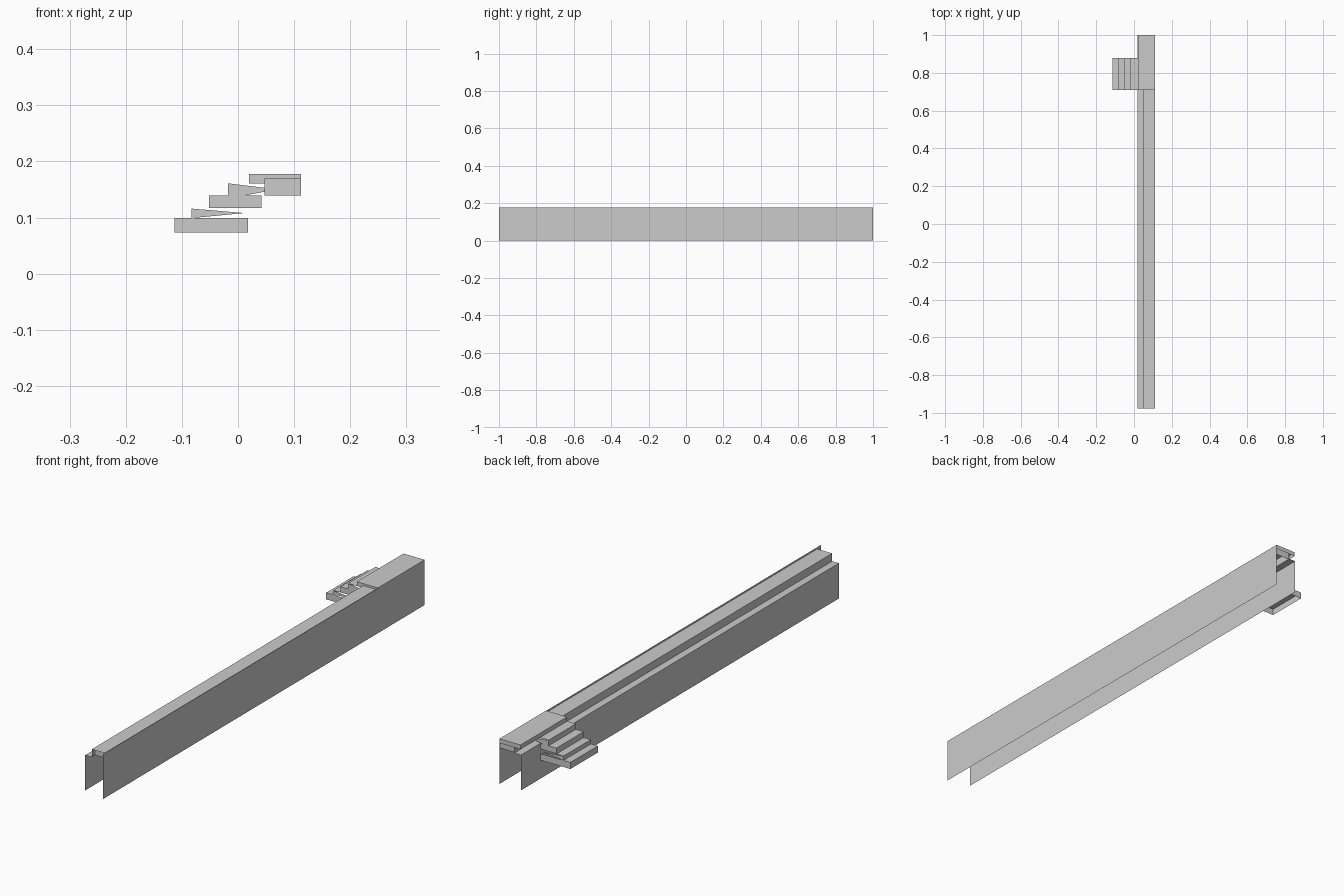
import bpy

if "Cube" in bpy.data.objects:
    bpy.data.objects.remove(bpy.data.objects["Cube"])


def mesh(name, verts, faces):
    me = bpy.data.meshes.new(name)
    me.from_pydata(verts, [], faces)
    me.update()
    ob = bpy.data.objects.new(name, me)
    bpy.context.collection.objects.link(ob)
    return ob


def strip(name, profile, y0, y1):
    """Sweep an open x-z profile along y as a thin sheet."""
    n = len(profile)
    verts = [(x, y, z) for y in (y0, y1) for x, z in profile]
    return mesh(name, verts, [(i, i + 1, n + i + 1, n + i) for i in range(n - 1)])


def sides(name, profile, y0, y1):
    """Two matching x-z panels at y0 and y1."""
    n = len(profile)
    verts = [(x, y, z) for y in (y0, y1) for x, z in profile]
    return mesh(name, verts, [tuple(range(n)), tuple(range(2 * n - 1, n - 1, -1))])


# Long side walls (single sheets)
strip("right_wall", [(0.112, 0), (0.112, 0.177)], -1, 1)
strip("left_wall", [(0.018, 0), (0.018, 0.139)], -0.976, 1)

# Low ledge, riser and raised deck running the full length
strip("deck", [(0.018, 0.139), (0.047, 0.139), (0.047, 0.17), (0.112, 0.17)], -0.976, 1)
sides("deck_end", [(0.047, 0.139), (0.112, 0.139), (0.112, 0.17), (0.047, 0.17)], -0.955, 0.995)

# Landing slab at the top of the stairs
LANDING = [(0.02, 0.161), (0.02, 0.178), (0.112, 0.178), (0.112, 0.161)]
strip("landing", LANDING, 0.71, 1)
sides("landing_sides", LANDING, 0.71, 1)

# Stairs: stepped sheet plus partial side skirts under each tread
Y0, Y1 = 0.71, 0.88
edges = [-0.113, -0.083, -0.052, -0.018, 0.02]
levels = [0.073, 0.099, 0.116, 0.139, 0.161]
path = []
for x, low, high in zip(edges, levels, levels[1:] + [0.178]):
    path += [(x, low), (x, high)]
strip("stair_treads", path, Y0, Y1)
skirts = [
    [(-0.113, 0.073), (0.018, 0.073), (0.018, 0.099), (-0.113, 0.099)],
    [(-0.083, 0.099), (0.012, 0.108), (-0.083, 0.116)],
    [(-0.052, 0.117), (0.042, 0.117), (0.042, 0.139), (-0.052, 0.139)],
    [(-0.018, 0.139), (0.01, 0.139), (0.047, 0.146), (0.047, 0.153), (-0.018, 0.161)],
]
for i, skirt in enumerate(skirts):
    sides(f"stair_skirt_{i + 1}", skirt, Y0, Y1)
